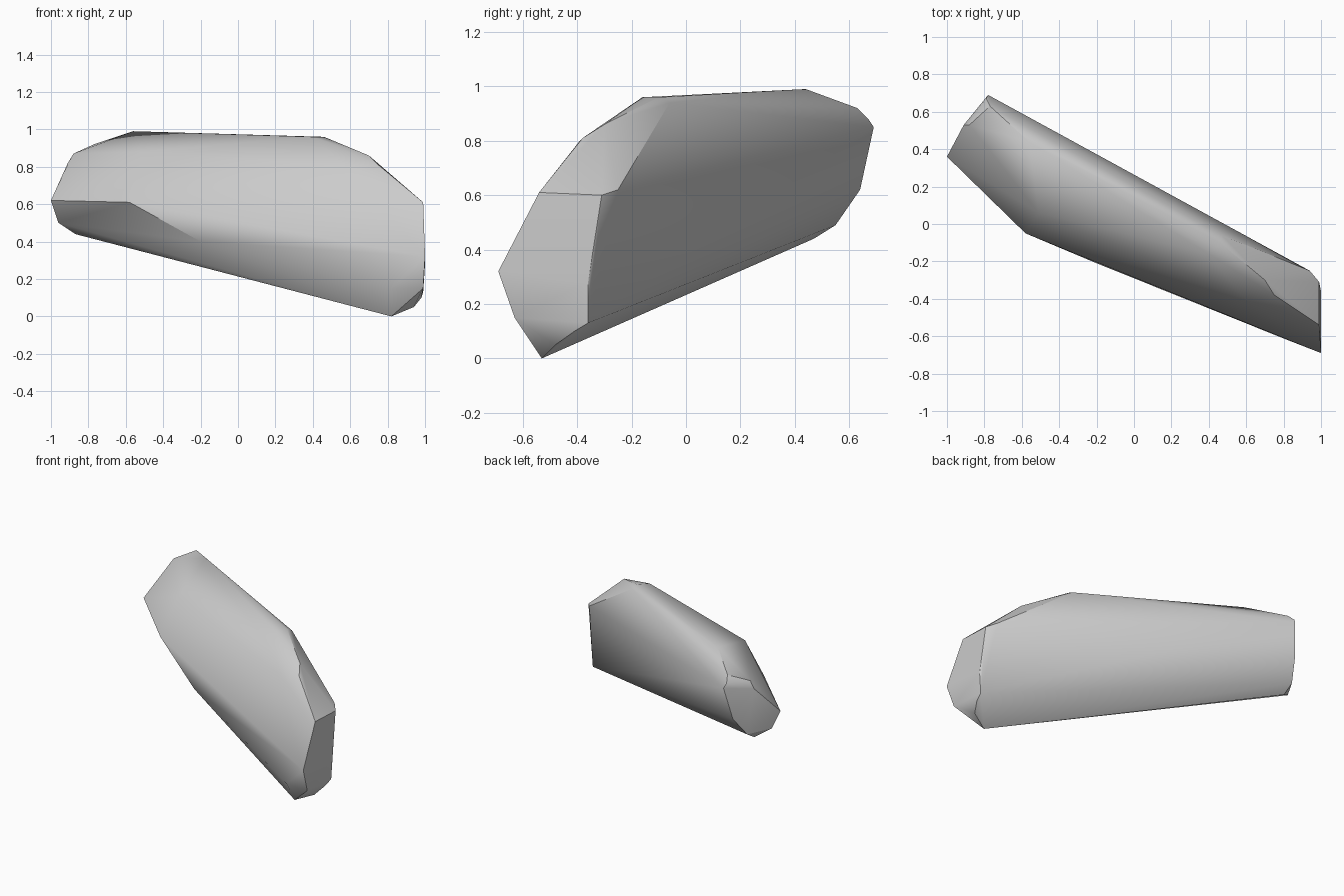
import bpy
import bmesh
import math

default_cube = bpy.data.objects.get("Cube")
if default_cube:
    bpy.data.objects.remove(default_cube, do_unlink=True)


def make_material(name, colour):
    material = bpy.data.materials.new(name)
    material.use_nodes = True
    material.diffuse_color = colour
    material.node_tree.nodes["Principled BSDF"].inputs["Base Color"].default_value = colour
    return material


def make_hull(name, corner_groups, material):
    """Wrap a tight faceted skin round the given corners."""
    bm = bmesh.new()
    for group in corner_groups:
        for corner in group:
            bm.verts.new(corner)
    hull = bmesh.ops.convex_hull(bm, input=list(bm.verts))
    spare = {v for key in ("geom_interior", "geom_unused") for v in hull[key]
             if isinstance(v, bmesh.types.BMVert)}
    bmesh.ops.delete(bm, geom=list(spare), context="VERTS")
    bmesh.ops.recalc_face_normals(bm, faces=list(bm.faces))
    mesh = bpy.data.meshes.new(name)
    bm.to_mesh(mesh)
    bm.free()
    mesh.materials.append(material)
    rock = bpy.data.objects.new(name, mesh)
    bpy.context.collection.objects.link(rock)
    return rock


# High end of the stone, broad and rounded
high_end = [
    (-1, .36, .62), (-.96, .4, .5), (-.87, .47, .44), (-.87, .55, .49),
    (-.82, .64, .62), (-.78, .69, .85), (-.79, .67, .88), (-.91, .53, .82),
    (-.88, .53, .87), (-.77, .63, .92),
]

# Crest running along the top
crest = [
    (-.56, .44, .99), (-.51, .06, .88), (.4, -.16, .96), (.46, -.1, .96),
    (.47, -.06, .94), (.7, -.3, .86), (.75, -.38, .81), (.58, -.39, .8),
]

# Ridge down the front and along the underside
front_ridge = [(-.58, -.05, .61), (-.2, -.21, .4), (.82, -.53, 0), (.82, -.62, .15)]

# Low end, cut off nearly square
low_end = [
    (1, -.69, .32), (.99, -.63, .15), (.94, -.48, .05), (.98, -.41, .1),
    (.99, -.36, .13), (1, -.36, .28), (.99, -.31, .6), (.94, -.25, .62),
    (.99, -.54, .61),
]

stone_grey = make_material("stone grey", (.6, .6, .6, 1))
rock = make_hull("rock", [high_end, crest, front_ridge, low_end], stone_grey)

# Soft shading on shallow facets, crisp main edges
bpy.ops.object.select_all(action="DESELECT")
rock.select_set(True)
bpy.context.view_layer.objects.active = rock
bpy.ops.object.shade_smooth_by_angle(angle=math.radians(30))
